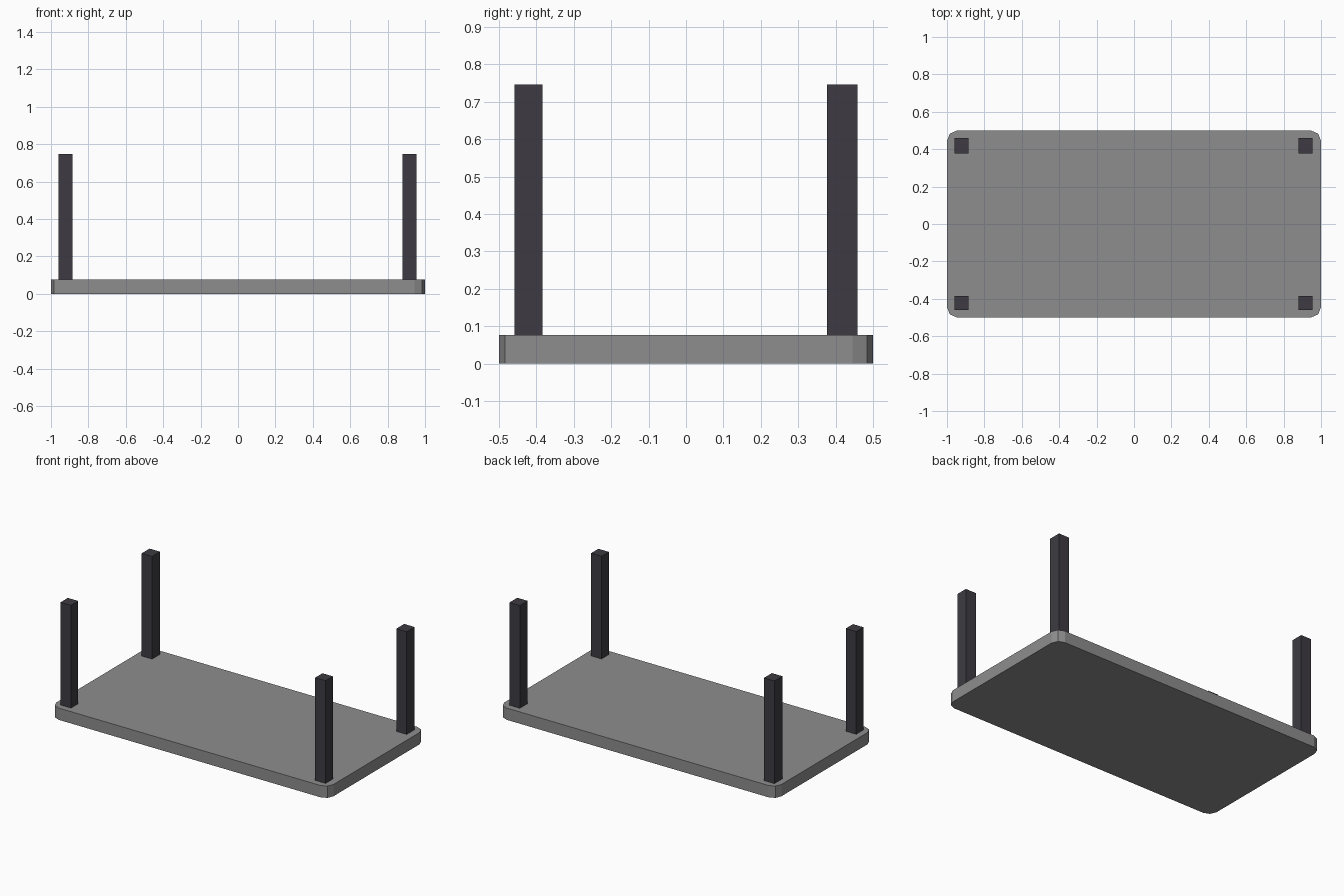
import bpy, bmesh, math

if "Cube" in bpy.data.objects:
    bpy.data.objects.remove(bpy.data.objects["Cube"])

def material(name, rgb):
    m = bpy.data.materials.new(name)
    m.diffuse_color = (*rgb, 1)
    m.use_nodes = True
    m.node_tree.nodes["Principled BSDF"].inputs["Base Color"].default_value = m.diffuse_color
    return m

grey = material("top grey", (0.27, 0.27, 0.27))
dark = material("leg charcoal", (0.047, 0.044, 0.054))

def finish(name, bm, mat):
    bmesh.ops.recalc_face_normals(bm, faces=bm.faces)
    me = bpy.data.meshes.new(name)
    bm.to_mesh(me)
    bm.free()
    me.materials.append(mat)
    ob = bpy.data.objects.new(name, me)
    bpy.context.collection.objects.link(ob)
    return ob

THICK, HEIGHT, R = 0.077, 0.747, 0.055

# table top lying upside down: rounded rectangle, two facets per corner
bm = bmesh.new()
ring = []
for i, (sx, sy) in enumerate(((1, 1), (-1, 1), (-1, -1), (1, -1))):
    for k in range(3):
        a = math.radians(90 * i + 45 * k)
        ring.append(bm.verts.new((sx * (1 - R) + R * math.cos(a),
                                  sy * (0.5 - R) + R * math.sin(a), 0)))
face = bm.faces.new(ring)
ext = bmesh.ops.extrude_face_region(bm, geom=[face], use_keep_orig=True)
for v in ext["geom"]:
    if isinstance(v, bmesh.types.BMVert):
        v.co.z = THICK
finish("table_top", bm, grey)

# four square legs pointing up
for side, x in (("left", -0.922), ("right", 0.916)):
    for end, y, d in (("front", -0.4215, 0.075), ("back", 0.418, 0.081)):
        bm = bmesh.new()
        bmesh.ops.create_cube(bm, size=1)
        for v in bm.verts:
            v.co = (x + v.co.x * 0.075, y + v.co.y * d,
                    THICK if v.co.z < 0 else HEIGHT)
        finish(f"{end}_{side}_leg", bm, dark)
